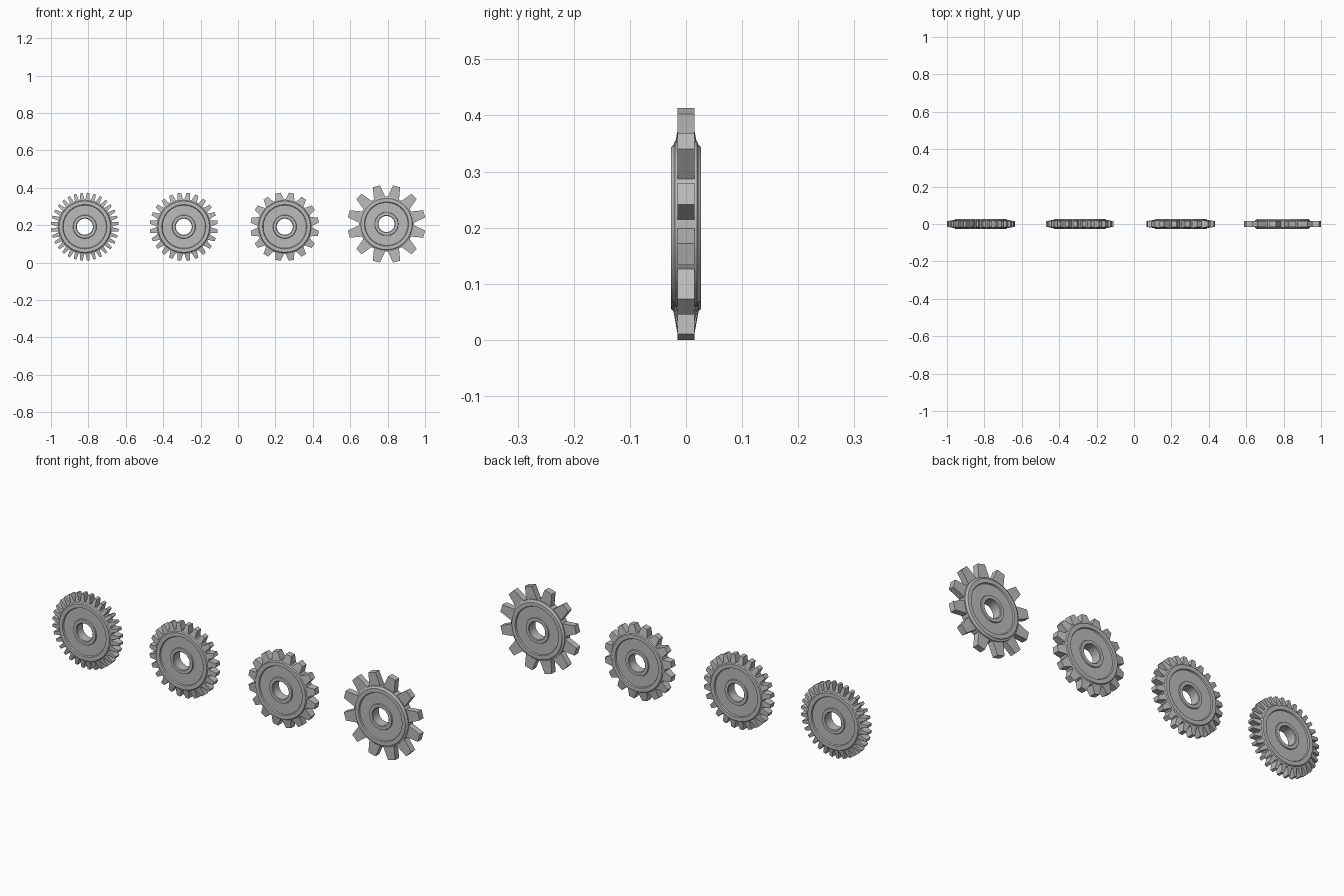
import bpy, bmesh, math
from mathutils import Matrix, Vector

cube = bpy.data.objects.get("Cube")
if cube:
    bpy.data.objects.remove(cube, do_unlink=True)

steel = bpy.data.materials.new("grey_steel")
steel.use_nodes = True
GREY = (0.5, 0.5, 0.5, 1)
steel.diffuse_color = GREY
steel.node_tree.nodes["Principled BSDF"].inputs["Base Color"].default_value = GREY

# Half section of the wheel: (radius, half thickness), bore to toothed edge
SECTION = [(0.043, 0.023), (0.046, 0.026), (0.061, 0.026), (0.063, 0.021),
           (0.115, 0.021), (0.118, 0.027), (0.137, 0.027), (0.141, 0.022),
           (0.147, 0.020)]
ROOT = 0.135


def finish(bm, name, location):
    bmesh.ops.recalc_face_normals(bm, faces=bm.faces)
    mesh = bpy.data.meshes.new(name)
    bm.to_mesh(mesh)
    bm.free()
    mesh.materials.append(steel)
    obj = bpy.data.objects.new(name, mesh)
    obj.location = location
    bpy.context.collection.objects.link(obj)
    return obj


def make_wheel(name, location):
    """Lathe the mirrored section around the y axis."""
    bm = bmesh.new()
    outline = SECTION + [(r, -y) for r, y in reversed(SECTION)]
    verts = [bm.verts.new((r, y, 0)) for r, y in outline]
    edges = [bm.edges.new((v, verts[i - 1])) for i, v in enumerate(verts)]
    bmesh.ops.spin(bm, geom=verts + edges, cent=(0, 0, 0), axis=(0, 1, 0),
                   angle=math.tau, steps=64, use_merge=True)
    bmesh.ops.remove_doubles(bm, verts=bm.verts, dist=0.0001)
    obj = finish(bm, name, location)
    bpy.ops.object.select_all(action='DESELECT')
    obj.select_set(True)
    bpy.context.view_layer.objects.active = obj
    bpy.ops.object.shade_smooth_by_angle(angle=math.radians(25))


def make_teeth(name, location, count, tip, root_width, tip_width, root_depth):
    """Ring of tapered blocks, with a gap centred at the top."""
    bm = bmesh.new()
    for i in range(count):
        turn = Matrix.Rotation((i + 0.5) * math.tau / count, 3, 'Y')
        for v in bmesh.ops.create_cube(bm, size=2)["verts"]:
            outer = v.co.z > 0
            width, depth, radius = ((tip_width, 0.015, tip) if outer
                                    else (root_width, root_depth, ROOT))
            v.co = turn @ Vector((v.co.x * width, v.co.y * depth, radius))
    finish(bm, name, location)


# name, x, z, teeth, tip radius, root half width, tip half width, root half depth
GEARS = [
    ("fine_gear", -0.819, 0.192, 32, 0.182, 0.012, 0.0065, 0.023),
    ("medium_gear", -0.290, 0.192, 24, 0.182, 0.017, 0.009, 0.023),
    ("coarse_gear", 0.250, 0.192, 16, 0.183, 0.026, 0.014, 0.023),
    ("large_tooth_gear", 0.794, 0.2065, 12, 0.2085, 0.032, 0.020, 0.015),
]
for name, x, z, *tooth in GEARS:
    make_wheel(name + "_wheel", (x, 0, z))
    make_teeth(name + "_teeth", (x, 0, z), *tooth)
